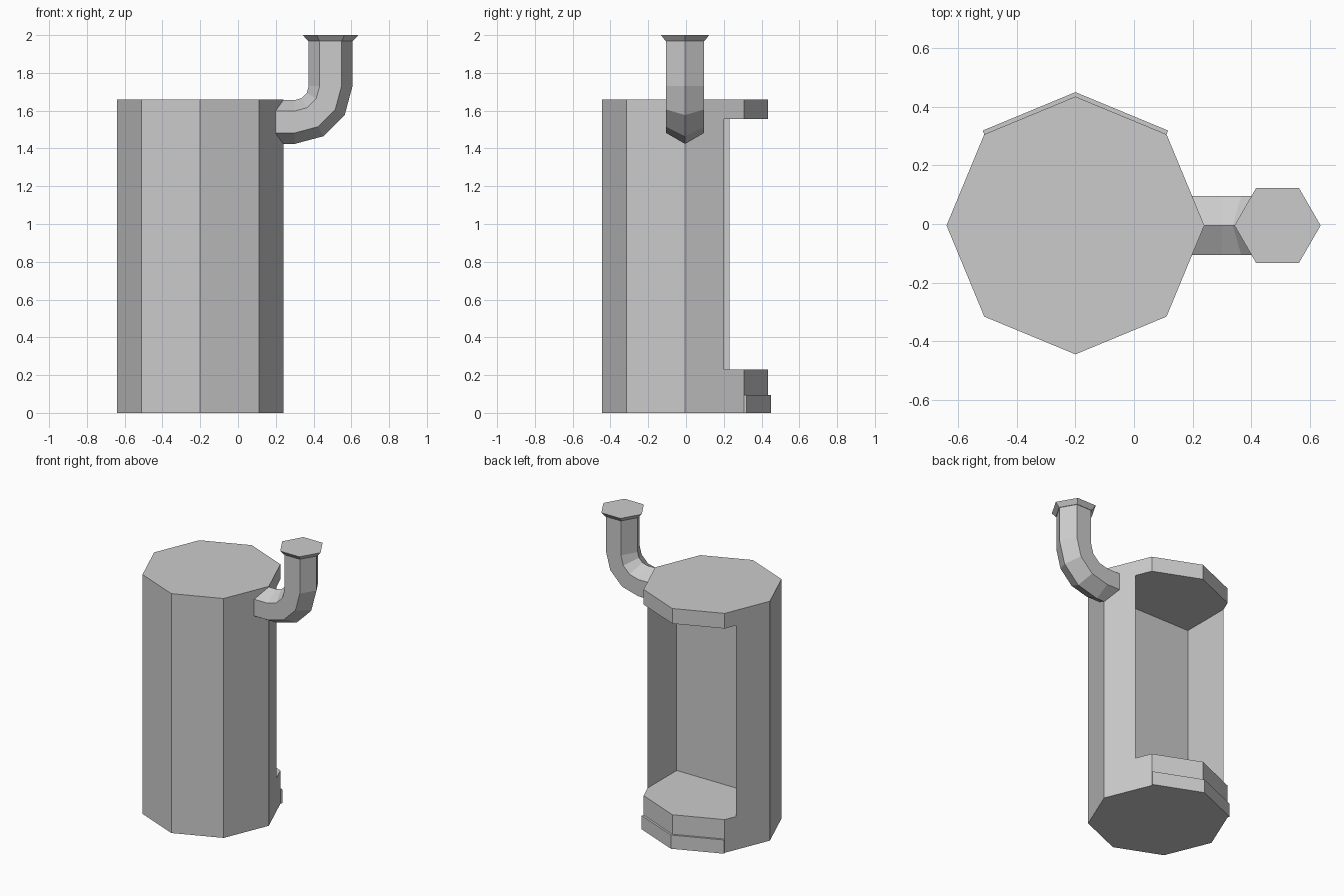
import bpy, bmesh
from math import sin, cos, pi, radians
from mathutils import Vector

if "Cube" in bpy.data.objects:
    bpy.data.objects.remove(bpy.data.objects["Cube"])

CX, CY, R = -0.20, -0.005, 0.44      # body axis and radius
PX, PR = 0.49, 0.116                 # pipe axis and radius


def loft(name, rings):
    """Skin a list of equal-length closed rings and cap both ends."""
    bm = bmesh.new()
    loops = [[bm.verts.new(p) for p in ring] for ring in rings]
    n = len(loops[0])
    for a, b in zip(loops, loops[1:]):
        for i in range(n):
            j = (i + 1) % n
            bm.faces.new((a[i], a[j], b[j], b[i]))
    bm.faces.new(loops[0][::-1])
    bm.faces.new(loops[-1])
    bmesh.ops.recalc_face_normals(bm, faces=bm.faces)
    mesh = bpy.data.meshes.new(name)
    bm.to_mesh(mesh)
    bm.free()
    obj = bpy.data.objects.new(name, mesh)
    bpy.context.collection.objects.link(obj)
    return obj


def ngon(cx, cy, z, r, n):
    return [(cx + r * cos(2 * pi * i / n), cy + r * sin(2 * pi * i / n), z) for i in range(n)]


def prism(name, outline, z0, z1):
    return loft(name, [[(x, y, z) for x, y in outline] for z in (z0, z1)])


# octagonal tank
body = loft("tank_body", [ngon(CX, CY, z, R, 8) for z in (0, 1.66)])

# rectangular recess open at the back
x0, x1, y0, y1 = -0.543, 0.155, -0.12, 0.7
cutter = prism("recess_cutter", [(x0, y0), (x1, y0), (x1, y1), (x0, y1)], 0.23, 1.555)
cutter.hide_render = True
cut = body.modifiers.new("recess", 'BOOLEAN')
cut.operation, cut.solver, cut.object = 'DIFFERENCE', 'EXACT', cutter
bpy.context.view_layer.objects.active = body
bpy.ops.object.modifier_apply(modifier=cut.name)
bpy.data.objects.remove(cutter)

# thin kick plate wrapped round the two back faces
d = 0.014
c = Vector((CX, CY))
corner = [c + R * Vector((cos(radians(a)), sin(radians(a)))) for a in (45, 90, 135)]
n0, n1 = [d * Vector((cos(radians(a)), sin(radians(a)))) for a in (67.5, 112.5)]
tip = corner[1] + Vector((0, d / cos(radians(22.5))))
prism("kick_plate", [corner[0], corner[0] + n0, tip, corner[2] + n1, corner[2], corner[1]], 0, 0.095)


# hexagonal exhaust pipe: horizontal stub, 30 degree bend steps, vertical stack
def pipe_ring(x, z, angle):
    ring = []
    for i in range(6):
        u, v = PR * cos(pi * i / 3), PR * sin(pi * i / 3)
        ring.append((x + u * sin(angle), CY + v, z - u * cos(angle)))
    return ring


bx, bz, br = 0.30, 1.73, 0.19
rings = [pipe_ring(0.18, bz - br, 0)]
for deg in (0, 30, 60, 90):
    a = radians(deg)
    rings.append(pipe_ring(bx + br * sin(a), bz - br * cos(a), a))
rings.append(pipe_ring(PX, 1.972, pi / 2))
loft("exhaust_pipe", rings)

# flared rim on top of the pipe
loft("pipe_rim", [ngon(PX, CY, 1.97, 0.12, 6), ngon(PX, CY, 2.0, 0.147, 6)])
